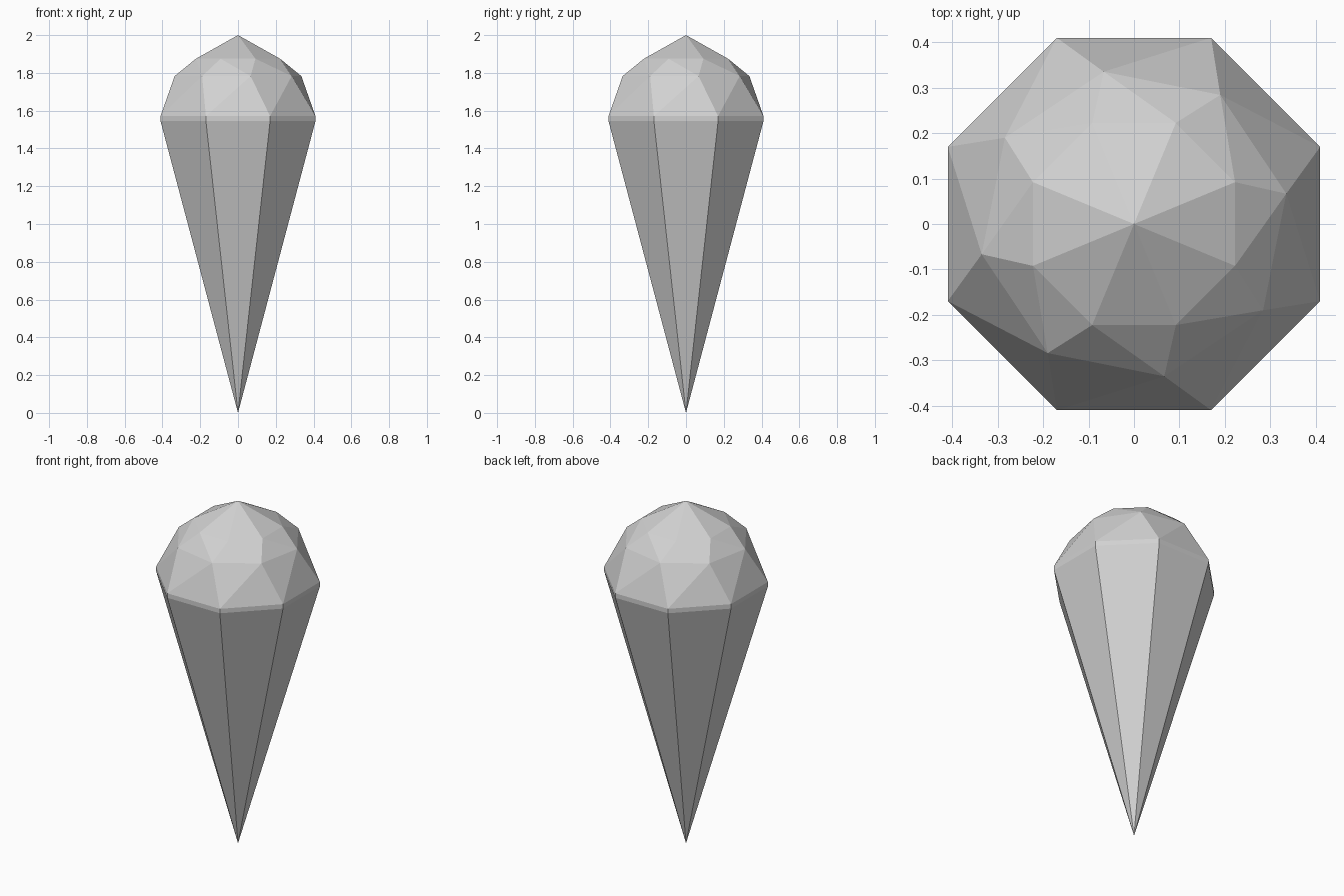
import bpy, bmesh
from math import cos, sin, radians

cube = bpy.data.objects.get("Cube")
if cube:
    bpy.data.objects.remove(cube, do_unlink=True)

SIDES = 8
STEP = 360 / SIDES

grey = bpy.data.materials.new("light grey")
grey.use_nodes = True
colour = (0.64, 0.64, 0.64, 1)
grey.diffuse_color = colour
grey.node_tree.nodes["Principled BSDF"].inputs["Base Color"].default_value = colour

bm = bmesh.new()


def ring(radius, z, start):
    angles = [radians(start + STEP * k) for k in range(SIDES)]
    return [bm.verts.new((radius * cos(a), radius * sin(a), z)) for a in angles]


# Points and rings from the bottom up; the middle crown ring is twisted
tip = bm.verts.new((0, 0, 0))
girdle_low = ring(0.444, 1.545, STEP / 2)
girdle_high = ring(0.444, 1.571, STEP / 2)
crown_mid = ring(0.342, 1.783, STEP / 4)
crown_top = ring(0.241, 1.875, STEP / 2)
peak = bm.verts.new((0, 0, 2))

for k in range(SIDES):
    n = (k + 1) % SIDES
    # Long pointed base and the thin upright band
    bm.faces.new((tip, girdle_low[n], girdle_low[k]))
    bm.faces.new((girdle_low[k], girdle_low[n], girdle_high[n], girdle_high[k]))
    # Lower crown facets
    bm.faces.new((girdle_high[k], girdle_high[n], crown_mid[n]))
    bm.faces.new((girdle_high[k], crown_mid[n], crown_mid[k]))
    # Upper crown facets
    bm.faces.new((crown_mid[k], crown_mid[n], crown_top[k]))
    bm.faces.new((crown_mid[n], crown_top[n], crown_top[k]))
    # Cap
    bm.faces.new((crown_top[k], crown_top[n], peak))

bmesh.ops.recalc_face_normals(bm, faces=bm.faces)
mesh = bpy.data.meshes.new("faceted_gem")
bm.to_mesh(mesh)
bm.free()
mesh.materials.append(grey)
gem = bpy.data.objects.new("faceted_gem", mesh)
bpy.context.collection.objects.link(gem)
